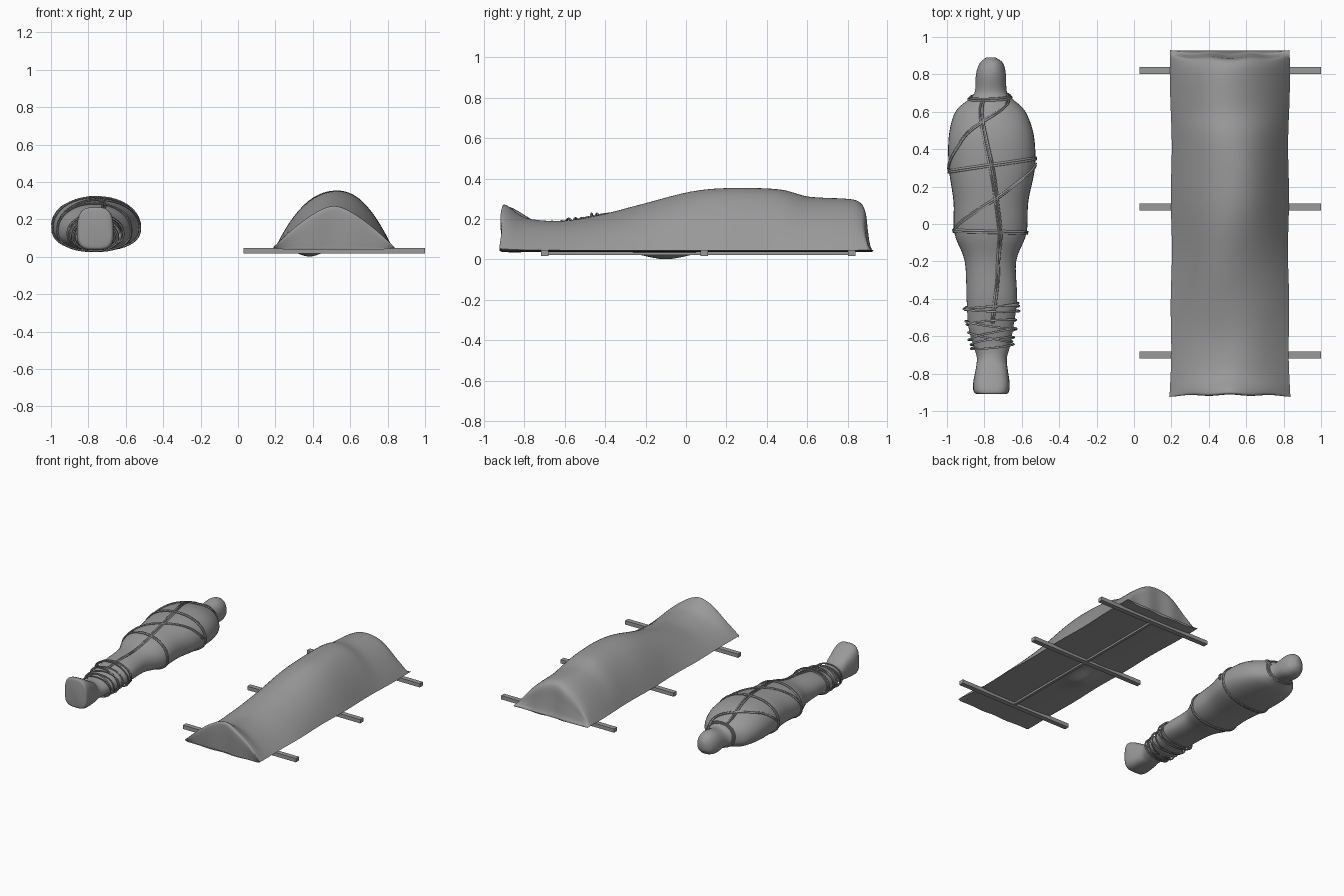
import bpy
import bmesh
from math import sin, cos, pi, radians, exp
from mathutils import Vector

cube = bpy.data.objects.get("Cube")
if cube:
    bpy.data.objects.remove(cube, do_unlink=True)


def make_material(name, value):
    mat = bpy.data.materials.new(name)
    mat.use_nodes = True
    colour = (value, value, value, 1)
    mat.diffuse_color = colour
    mat.node_tree.nodes["Principled BSDF"].inputs["Base Color"].default_value = colour
    return mat


grey = make_material("plain grey", 0.32)


def sample(rows, steps):
    """Smooth spline through rows of numbers, returning a dense list of rows."""
    result = []
    last = len(rows) - 1
    for i in range(last):
        a, b, c, d = (rows[max(i - 1, 0)], rows[i], rows[i + 1], rows[min(i + 2, last)])
        for k in range(steps):
            t = k / steps
            result.append([
                q + t / 2 * (r - p + t * (2 * p - 5 * q + 4 * r - s + t * (3 * (q - r) + s - p)))
                for p, q, r, s in zip(a, b, c, d)])
    result.append(list(rows[last]))
    return result


def select_only(obj):
    bpy.ops.object.select_all(action='DESELECT')
    obj.select_set(True)
    bpy.context.view_layer.objects.active = obj


def add_loft(name, rings, smooth_angle=50):
    """Join closed rings of points into a capped, smooth skin."""
    bm = bmesh.new()
    loops = [[bm.verts.new(p) for p in ring] for ring in rings]
    count = len(loops[0])
    for low, high in zip(loops, loops[1:]):
        for j in range(count):
            k = (j + 1) % count
            bm.faces.new((low[j], low[k], high[k], high[j]))
    bm.faces.new(loops[0])
    bm.faces.new(loops[-1])
    bmesh.ops.remove_doubles(bm, verts=bm.verts[:], dist=0.0001)
    bmesh.ops.recalc_face_normals(bm, faces=bm.faces[:])
    mesh = bpy.data.meshes.new(name)
    bm.to_mesh(mesh)
    bm.free()
    obj = bpy.data.objects.new(name, mesh)
    bpy.context.collection.objects.link(obj)
    mesh.materials.append(grey)
    select_only(obj)
    bpy.ops.object.shade_smooth_by_angle(angle=radians(smooth_angle))
    return obj


def add_box(name, low, high):
    bpy.ops.mesh.primitive_cube_add(size=1, location=[(a + b) / 2 for a, b in zip(low, high)])
    obj = bpy.context.object
    obj.name = name
    obj.scale = [b - a for a, b in zip(low, high)]
    bpy.ops.object.transform_apply(location=False, rotation=False, scale=True)
    obj.data.materials.append(grey)


# Wrapped figure: y, right edge, left edge, bottom, top
sections = sample([
    (-.91, -.83, -.69, .06, .25),
    (-.9, -.855, -.67, .04, .265),
    (-.85, -.86, -.665, .035, .25),
    (-.73, -.84, -.68, .04, .18),
    (-.66, -.855, -.665, .05, .17),
    (-.55, -.885, -.645, .055, .19),
    (-.4, -.895, -.625, .065, .22),
    (-.2, -.905, -.63, .055, .24),
    (-.05, -.96, -.575, .035, .28),
    (.12, -.965, -.565, .04, .3),
    (.3, -.99, -.53, .04, .315),
    (.47, -.99, -.535, .04, .31),
    (.6, -.955, -.58, .05, .27),
    (.67, -.88, -.65, .07, .235),
    (.71, -.85, -.68, .075, .22),
    (.8, -.845, -.685, .06, .235),
    (.86, -.825, -.7, .075, .22),
    (.89, -.79, -.74, .11, .18),
], 5)


def section_at(y):
    for a, b in zip(sections, sections[1:]):
        if a[0] <= y <= b[0]:
            t = (y - a[0]) / (b[0] - a[0])
            return [p + t * (q - p) for p, q in zip(a, b)]
    return sections[-1]


def skin_point(section, angle, pad=0.0):
    y, x0, x1, z0, z1 = section
    centre = Vector(((x0 + x1) / 2, y, z0 + 0.42 * (z1 - z0)))
    c, s = cos(angle), sin(angle)
    power = 2 / 3.2 if y < -.74 else (2 / 2.1 if s > 0 else 2 / 2.4)
    dx = abs(c) ** power * (x1 - x0) / 2 * (1 if c > 0 else -1)
    dz = abs(s) ** power * (z1 - centre.z if s > 0 else z0 - centre.z)
    out = Vector((dx, 0, dz))
    return centre + out + out.normalized() * pad


turns = [2 * pi * j / 40 for j in range(40)]
add_loft("wrapped_figure", [[skin_point(s, a) for a in turns] for s in sections])


# Ropes follow the wrapped figure
def add_rope(name, path, closed=False, pad=0.005):
    curve = bpy.data.curves.new(name, 'CURVE')
    curve.dimensions = '3D'
    curve.bevel_depth = 0.0055
    curve.bevel_resolution = 1
    spline = curve.splines.new('POLY')
    spline.points.add(len(path) - 1)
    for point, (y, angle) in zip(spline.points, path):
        point.co = (*skin_point(section_at(y), radians(angle), pad), 1)
    spline.use_cyclic_u = closed
    obj = bpy.data.objects.new(name, curve)
    bpy.context.collection.objects.link(obj)
    curve.materials.append(grey)
    select_only(obj)
    bpy.ops.object.convert(target='MESH')
    bpy.ops.object.shade_smooth_by_angle(angle=radians(60))


def add_ring(name, y, tilt, dip=0.0, pad=0.005):
    path = [(y + tilt * cos(a) - dip * sin(a), a * 180 / pi) for a in turns]
    add_rope(name, path, True, pad)


for side in (-1, 1):
    label = "right" if side < 0 else "left"
    shift = side * 0.005
    add_ring("neck_rope_" + label, .68 + shift, .005, .015)
    add_ring("chest_rope_" + label, .315 + shift, .035)
    add_ring("hip_rope_" + label, -.042 + shift, -.005)
    long_path = sample([(.66, 107), (.45, 97), (.27, 89), (-.05, 76), (-.25, 75),
                        (-.4, 83), (-.53, 87)], 8)
    add_rope("long_rope_" + label, [(y, a + side * 2) for y, a in long_path])
    shoulder = sample([(.69, 25), (.62, 70), (.5, 118), (.4, 142), (.29, 175)], 8)
    add_rope("shoulder_rope_" + label, [(y + shift, a) for y, a in shoulder])
    belly = sample([(.32, 5), (.24, 45), (.13, 85), (.03, 130), (-.04, 172)], 8)
    add_rope("belly_rope_" + label, [(y + shift, a) for y, a in belly])

# Loose turns around the shins
for i, (y, tilt) in enumerate([(-.435, .012), (-.448, .01), (-.46, -.006), (-.525, .012),
                               (-.54, -.02), (-.59, .03), (-.605, -.025), (-.625, .02),
                               (-.655, .012)]):
    add_ring("shin_rope_%d" % (i + 1), y, tilt, 0.008 * (-1) ** i, 0.009 + 0.005 * (i % 3))


# Draped sheet: y, height of ridge, fullness of the arch
ridge = sample([
    (-.905, .05, 1.4), (-.91, .12, 1.4), (-.915, .22, 1.4), (-.91, .268, 1.4),
    (-.88, .262, 1.5), (-.79, .205, 1.7), (-.62, .19, 1.9), (-.43, .22, 2),
    (-.23, .27, 2), (.02, .335, 2.1), (.22, .353, 2.2), (.46, .347, 2.2),
    (.61, .31, 2.1), (.8, .3, 2), (.86, .285, 1.9), (.885, .25, 1.8),
    (.895, .16, 1.7), (.905, .08, 1.6), (.915, .047, 1.6),
], 5)
across = [-1 + j / 16 for j in range(33)]
hem = 0.045


def sheet_ring(row):
    y, top, power = row
    half = 0.313 + 0.008 * (abs(y) / .9) ** 3 + 0.003 * sin(11 * y)
    end = max(0, abs(y) - .8) / .1
    upper, lower = [], []
    for s in across:
        x = .513 + s * half
        wave = 0.008 * end * (abs(s) ** 2 - 0.6 * cos(3 * pi * s)) * (1 if y > 0 else -0.6)
        arch = max(0, 1 - (s * s + 0.012) ** (power / 2) + 0.012 ** (power / 2))
        fold = 0.008 * sin(pi * s) * sin(7 * y) * (1 - s * s) * (1 - min(end, 1))
        upper.append((x, y + wave, hem + (top - hem) * min(arch, 1) + fold))
        sag = 0.036 * exp(-((x - .38) / .08) ** 2 - ((y + .1) / .13) ** 2)
        lower.append((x, y + wave, hem - 0.009 * (1 - s ** 4) - sag))
    return upper + lower[-2:0:-1]


add_loft("draped_sheet", [sheet_ring(row) for row in ridge], 60)

# Stretcher: three cross bars and a thin central rail
for name, y in (("head", .82), ("middle", .09), ("foot", -.7)):
    add_box(name + "_cross_bar", (.03, y - .019, .017), (1, y + .019, .046))
add_box("centre_rail", (.505, -.7, .022), (.525, .82, .038))
